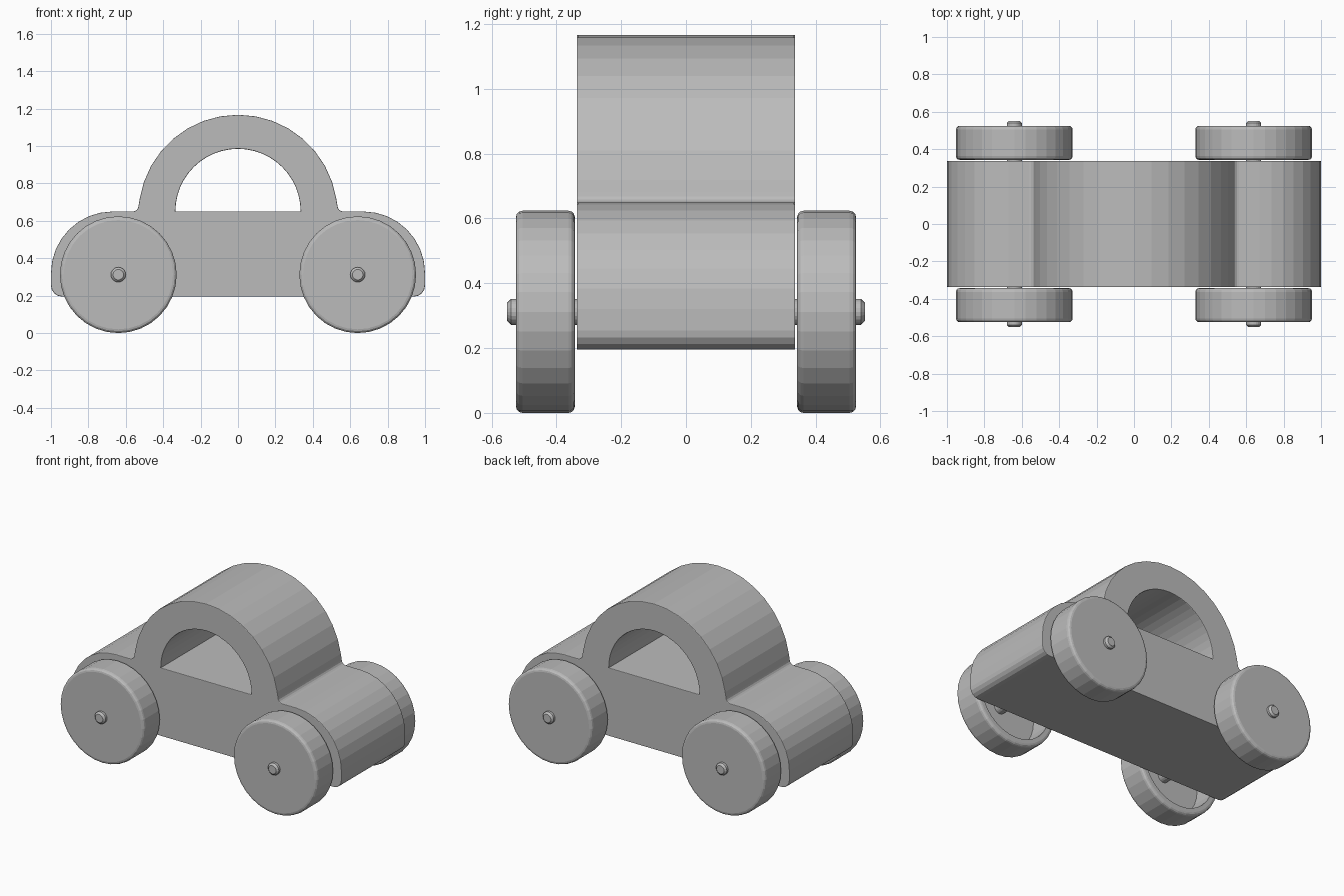
import bpy, bmesh
from math import pi, cos, sin
from mathutils import Vector

cube = bpy.data.objects.get("Cube")
if cube:
    bpy.data.objects.remove(cube, do_unlink=True)

# Single plain grey for the whole toy
grey = bpy.data.materials.new("plain_grey")
grey.use_nodes = True
colour = (0.5, 0.5, 0.5, 1)
grey.diffuse_color = colour
grey.node_tree.nodes["Principled BSDF"].inputs["Base Color"].default_value = colour

HALF_WIDTH = 0.337
WHEEL_X, AXLE_Z, WHEEL_R = 0.64, 0.312, 0.312
BODY_TOP, BODY_BOTTOM = 0.65, 0.195


def arc(cx, cz, r, start, end, steps):
    """Points on an arc, angles in degrees."""
    angles = [(start + (end - start) * i / steps) * pi / 180 for i in range(steps + 1)]
    return [(cx + r * cos(a), cz + r * sin(a)) for a in angles]


def extruded_profile(name, outlines, half_depth, bevel):
    """Filled outlines in the xz plane, extruded along y with a fine edge bevel."""
    curve = bpy.data.curves.new(name, "CURVE")
    curve.dimensions = "2D"
    curve.fill_mode = "BOTH"
    curve.extrude = half_depth - bevel
    curve.bevel_depth = bevel
    curve.bevel_resolution = 1
    curve.offset = -bevel
    for outline in outlines:
        spline = curve.splines.new("POLY")
        spline.points.add(len(outline) - 1)
        for point, (x, z) in zip(spline.points, outline):
            point.co = (x, z, 0, 1)
        spline.use_cyclic_u = True
        spline.use_smooth = False
    curve.materials.append(grey)
    obj = bpy.data.objects.new(name, curve)
    bpy.context.collection.objects.link(obj)
    obj.rotation_euler.x = pi / 2
    bpy.ops.object.select_all(action="DESELECT")
    bpy.context.view_layer.objects.active = obj
    obj.select_set(True)
    bpy.ops.object.convert(target="MESH")
    return obj


def turned(name, profile, sides, location, flip=1):
    """Spin a (radius, y) profile around the y axis."""
    bm = bmesh.new()
    verts = [bm.verts.new((r, y * flip, 0)) for r, y in profile]
    edges = [bm.edges.new(pair) for pair in zip(verts, verts[1:])]
    bmesh.ops.spin(bm, geom=verts + edges, cent=(0, 0, 0), axis=(0, 1, 0),
                   angle=2 * pi, steps=sides, use_duplicate=False)
    bmesh.ops.remove_doubles(bm, verts=bm.verts, dist=0.0005)
    bmesh.ops.recalc_face_normals(bm, faces=bm.faces)
    mesh = bpy.data.meshes.new(name)
    bm.to_mesh(mesh)
    bm.free()
    mesh.materials.append(grey)
    obj = bpy.data.objects.new(name, mesh)
    obj.location = Vector(location)
    bpy.context.collection.objects.link(obj)
    return obj


# Body: right half of the silhouette, mirrored to close it
right_half = (
    arc(0.94, BODY_BOTTOM + 0.06, 0.06, -90, 0, 4)
    + arc(0.67, 0.32, 0.33, 0, 90, 8)
    + arc(0.562, BODY_TOP + 0.03, 0.03, 270, 180, 4)
    + arc(0, 0.635, 0.532, 9, 90, 8)
)
left_half = [(-x, z) for x, z in reversed(right_half[:-1])]
window = arc(0, BODY_TOP, 0.335, 0, 180, 24)
extruded_profile("body", [right_half + left_half, window], HALF_WIDTH, 0.004)

# Wheels: hollow on the inner side, rounded rims
inner, outer, rim = 0.343, 0.525, 0.02
wheel_profile = (
    [(0, 0.49), (0.265, 0.49), (0.265, inner)]
    + arc(WHEEL_R - rim, inner + rim, rim, -90, 0, 3)
    + arc(WHEEL_R - rim, outer - rim, rim, 0, 90, 3)
    + [(0, outer)]
)

# Axles: straight rods with chamfered ends
end, rod = 0.552, 0.04
axle_profile = [(0, -end), (rod - 0.012, -end), (rod, -end + 0.012),
                (rod, end - 0.012), (rod - 0.012, end), (0, end)]

for x, x_name in ((WHEEL_X, "left"), (-WHEEL_X, "right")):
    turned(f"{x_name}_axle", axle_profile, 20, (x, 0, AXLE_Z))
    for flip, y_name in ((-1, "front"), (1, "back")):
        turned(f"{y_name}_{x_name}_wheel", wheel_profile, 32, (x, 0, AXLE_Z), flip)
